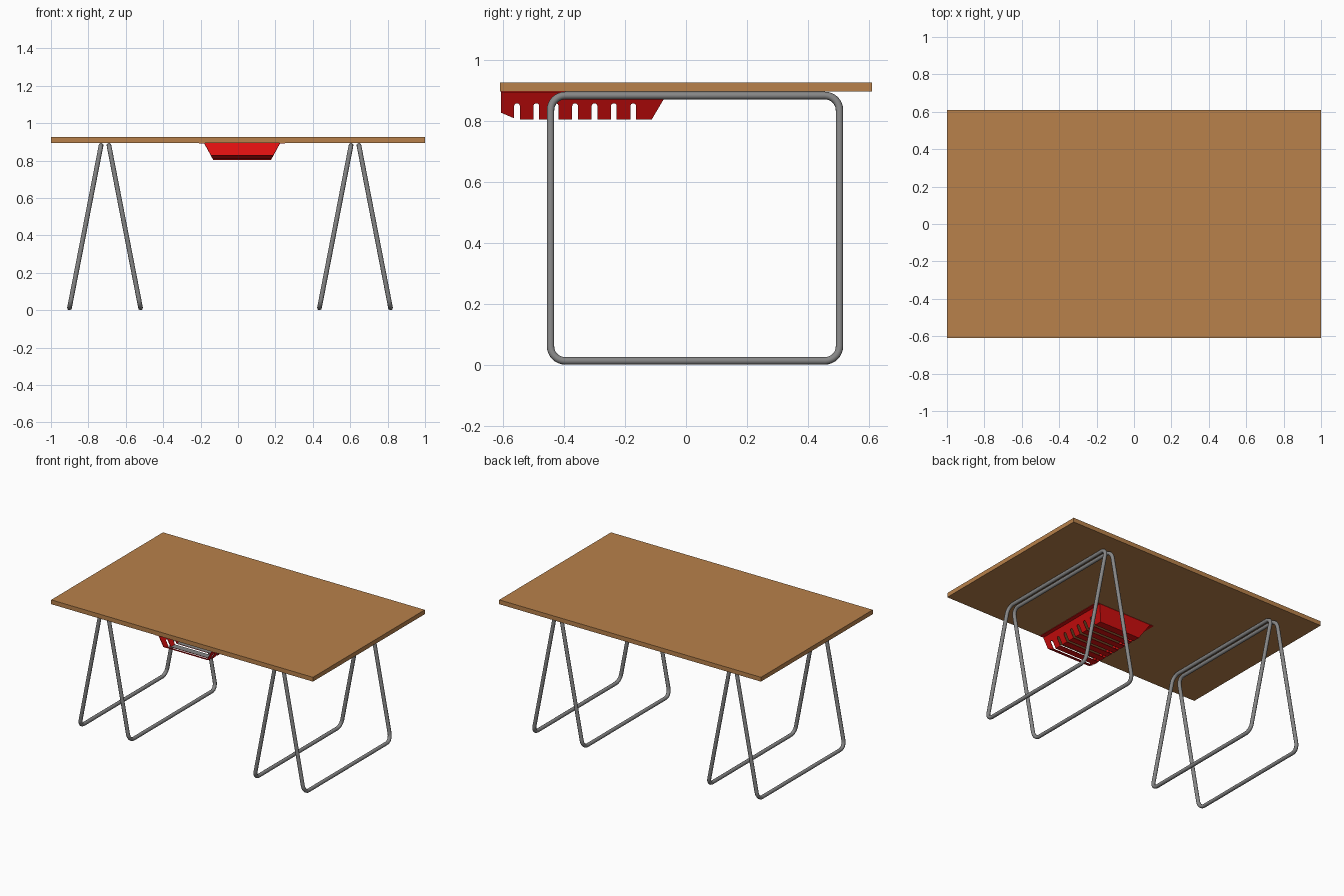
import bpy, bmesh, math
from mathutils import Vector

if "Cube" in bpy.data.objects:
    bpy.data.objects.remove(bpy.data.objects["Cube"])


def material(name, rgb):
    m = bpy.data.materials.new(name)
    m.diffuse_color = (*rgb, 1)
    m.use_nodes = True
    m.node_tree.nodes["Principled BSDF"].inputs["Base Color"].default_value = m.diffuse_color
    return m


WOOD = material("wood", (0.48, 0.22, 0.07))
STEEL = material("grey_steel", (0.24, 0.24, 0.24))
RED = material("red_plastic", (0.72, 0.005, 0.005))


def add_object(name, bm, *mats):
    me = bpy.data.meshes.new(name)
    bm.to_mesh(me)
    bm.free()
    for m in mats:
        me.materials.append(m)
    ob = bpy.data.objects.new(name, me)
    bpy.context.collection.objects.link(ob)
    return ob


def activate(ob):
    bpy.ops.object.select_all(action='DESELECT')
    ob.select_set(True)
    bpy.context.view_layer.objects.active = ob


# Table top
bm = bmesh.new()
bmesh.ops.create_cube(bm, size=1)
for v in bm.verts:
    v.co = Vector((v.co.x * 2, v.co.y * 1.22, 0.91 + v.co.z * 0.03))
add_object("table_top", bm, WOOD)

# Trestle frames: rounded rectangular tube loops leaning against each other
TUBE, CORNER = 0.0125, 0.048
Y0, Y1, Z0, Z1 = -0.444, 0.503, 0.0125, 0.882


def trestle_frame(name, x_bottom, x_top):
    pts = []
    for i, (y, z) in enumerate([(Y1, Z1), (Y0, Z1), (Y0, Z0), (Y1, Z0)]):
        cy = y - math.copysign(CORNER, y)
        cz = z - CORNER if z == Z1 else z + CORNER
        for k in range(9):
            a = math.pi / 2 * (i + k / 8)
            py, pz = cy + CORNER * math.cos(a), cz + CORNER * math.sin(a)
            t = (pz - Z0) / (Z1 - Z0)
            pts.append((x_bottom + (x_top - x_bottom) * t, py, pz))
    cu = bpy.data.curves.new(name, 'CURVE')
    cu.dimensions = '3D'
    cu.bevel_depth = TUBE
    cu.bevel_resolution = 3
    sp = cu.splines.new('POLY')
    sp.points.add(len(pts) - 1)
    for p, co in zip(sp.points, pts):
        p.co = (*co, 1)
    sp.use_cyclic_u = True
    cu.materials.append(STEEL)
    ob = bpy.data.objects.new(name, cu)
    bpy.context.collection.objects.link(ob)
    activate(ob)
    bpy.ops.object.convert(target='MESH')
    bpy.ops.object.shade_smooth_by_angle(angle=math.radians(40))


for side, cx in (("left", -0.711), ("right", 0.6255)):
    for part, s in (("outer", -1), ("inner", 1)):
        trestle_frame(f"{side}_trestle_{part}_frame", cx + s * 0.19, cx + s * 0.021)

# Hanging tray shell: floor, sloped lip, side walls, back wall, side flanges
CX, FLOOR, TOP = 0.022, 0.804, 0.892
PROFILE = [(-0.607, TOP), (-0.607, 0.826), (-0.555, FLOOR), (-0.112, FLOOR), (-0.06, TOP)]
bm = bmesh.new()
sides = []
for s in (-1, 1):
    wall = []
    for y, z in PROFILE:
        half = 0.155 + 0.048 * (z - FLOOR) / (TOP - FLOOR)
        wall.append(bm.verts.new((CX + s * half, y, z)))
    sides.append(wall)
    bm.faces.new(wall)
    edge = [bm.verts.new((CX + s * 0.23, y, TOP)) for y in (PROFILE[0][0], PROFILE[-1][0])]
    bm.faces.new((wall[0], wall[-1], edge[1], edge[0]))
left, right = sides
for i in (1, 2, 3):
    bm.faces.new((left[i], left[i + 1], right[i + 1], right[i]))
bmesh.ops.recalc_face_normals(bm, faces=bm.faces)
bm.normal_update()
floor = min(bm.faces, key=lambda f: f.calc_center_median().z)
if floor.normal.z > 0:
    bmesh.ops.reverse_faces(bm, faces=bm.faces)
tray = add_object("hanging_tray", bm, RED, STEEL)

# Slot cutter: round-topped bars running across the tray
bm = bmesh.new()
R = 0.0095
for n in range(7):
    yc = -0.554 + n * 0.0635
    prof = [(yc - R, 0.78), (yc + R, 0.78)]
    prof += [(yc + R * math.cos(a), 0.847 + R * math.sin(a))
             for a in (math.pi * k / 8 for k in range(9))]
    f = bm.faces.new([bm.verts.new((CX - 0.3, y, z)) for y, z in prof])
    ext = bmesh.ops.extrude_face_region(bm, geom=[f])
    for v in ext["geom"]:
        if isinstance(v, bmesh.types.BMVert):
            v.co.x += 0.6
bmesh.ops.recalc_face_normals(bm, faces=bm.faces)
cutter = add_object("slot_cutter", bm, RED)
cutter.hide_render = True

activate(tray)
sol = tray.modifiers.new("thickness", 'SOLIDIFY')
sol.thickness = 0.004
sol.offset = -1
cut = tray.modifiers.new("slots", 'BOOLEAN')
cut.operation = 'DIFFERENCE'
cut.solver = 'EXACT'
cut.object = cutter
for name in ("thickness", "slots"):
    bpy.ops.object.modifier_apply(modifier=name)
bpy.data.objects.remove(cutter)

# Grey upper surface of the tray floor
for p in tray.data.polygons:
    p.material_index = 1 if p.normal.z > 0.95 and p.center.z < 0.815 else 0
